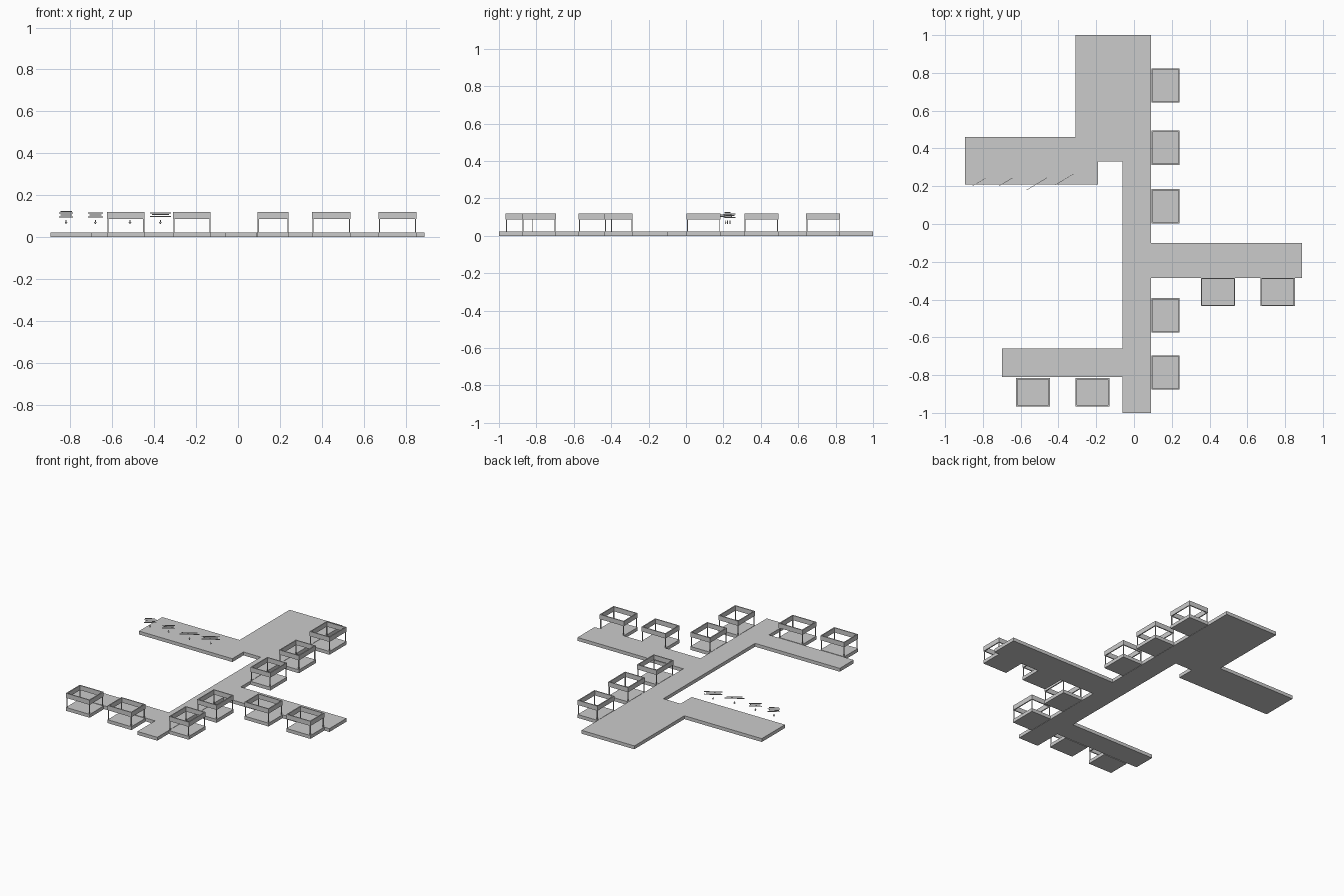
import bpy, bmesh, math
from mathutils import Matrix, Vector

if "Cube" in bpy.data.objects:
    bpy.data.objects.remove(bpy.data.objects["Cube"])

FLOOR_H = 0.023
BAND_Z0, BAND_Z1 = 0.088, 0.12


def finish(bm, name, world=None):
    bmesh.ops.recalc_face_normals(bm, faces=bm.faces[:])
    me = bpy.data.meshes.new(name)
    bm.to_mesh(me)
    bm.free()
    ob = bpy.data.objects.new(name, me)
    if world is not None:
        ob.matrix_world = world
    bpy.context.collection.objects.link(ob)
    return ob


def add_box(bm, lo, hi):
    lo, hi = Vector(lo), Vector(hi)
    m = Matrix.Translation((lo + hi) / 2) @ Matrix.Diagonal((*(hi - lo), 1))
    bmesh.ops.create_cube(bm, size=1, matrix=m)


def extrude_outline(bm, points, direction):
    face = bm.faces.new([bm.verts.new(p) for p in points])
    ext = bmesh.ops.extrude_face_region(bm, geom=[face])["geom"]
    bmesh.ops.translate(bm, vec=direction,
                        verts=[v for v in ext if isinstance(v, bmesh.types.BMVert)])


# Corridor floor slab
outline = [(-0.06, -1), (0.09, -1), (0.09, -0.285), (0.89, -0.285), (0.89, -0.10),
           (0.09, -0.10), (0.09, 1), (-0.31, 1), (-0.31, 0.46), (-0.895, 0.46),
           (-0.895, 0.21), (-0.19, 0.21), (-0.19, 0.33), (-0.06, 0.33),
           (-0.06, -0.66), (-0.70, -0.66), (-0.70, -0.81), (-0.06, -0.81)]
bm = bmesh.new()
extrude_outline(bm, [(x, y, 0) for x, y in outline], (0, 0, FLOOR_H))
finish(bm, "corridor_floor")


def booth(i, x0, y0, x1, y1):
    # Booth floor
    bm = bmesh.new()
    add_box(bm, (x0, y0, 0), (x1, y1, FLOOR_H))
    finish(bm, f"booth_floor_{i}")
    # Corner posts
    e, p = 0.002, 0.005
    bm = bmesh.new()
    for x in (x0 + e, x1 - e - p):
        for y in (y0 + e, y1 - e - p):
            add_box(bm, (x, y, FLOOR_H), (x + p, y + p, BAND_Z0))
    finish(bm, f"booth_posts_{i}")
    # Open-topped header band
    t = 0.007
    bm = bmesh.new()
    rings = []
    for d in (0, t):
        for z in (BAND_Z0, BAND_Z1):
            rings.append([bm.verts.new(c) for c in (
                (x0 + d, y0 + d, z), (x1 - d, y0 + d, z),
                (x1 - d, y1 - d, z), (x0 + d, y1 - d, z))])
    for a, b in ((0, 1), (1, 3), (3, 2), (2, 0)):
        for k in range(4):
            n = (k + 1) % 4
            bm.faces.new((rings[a][k], rings[a][n], rings[b][n], rings[b][k]))
    finish(bm, f"booth_header_{i}")


# Booths along the main corridor, the right arm and the lower left arm
booths = [(0.092, y, 0.242, y + 0.182) for y in (0.642, 0.312, 0.003, -0.575, -0.877)]
booths += [(x, -0.435, x + 0.182, -0.285) for x in (0.354, 0.67)]
booths += [(x, -0.965, x + 0.18, -0.815) for x in (-0.625, -0.31)]
for i, b in enumerate(booths, 1):
    booth(i, *b)

# Hanging direction signs: plain slats over a down arrow
arrow = [(0, -0.010), (0.007, 0.0), (0.0025, 0.0), (0.0025, 0.009),
         (-0.0025, 0.009), (-0.0025, 0.0), (-0.007, 0.0)]
signs = [(-0.82, 0.222, 0.078, 4, 0.094), (-0.68, 0.222, 0.082, 3, 0.094),
         (-0.515, 0.212, 0.125, 2, 0.100), (-0.37, 0.235, 0.115, 3, 0.096)]
for i, (x, y, w, rows, z0) in enumerate(signs, 1):
    place = Matrix.Translation((x, y, 0)) @ Matrix.Rotation(math.radians(31), 4, "Z")
    bm = bmesh.new()
    for r in range(rows):
        half = w / 2 * (1 if r % 2 == 0 else 0.8)
        z = z0 + r * 0.009
        add_box(bm, (-half, -0.001, z), (half, 0.001, z + 0.005))
    finish(bm, f"sign_slats_{i}", place)
    bm = bmesh.new()
    extrude_outline(bm, [(u, -0.001, v + 0.072) for u, v in arrow], (0, 0.002, 0))
    finish(bm, f"sign_arrow_{i}", place)
